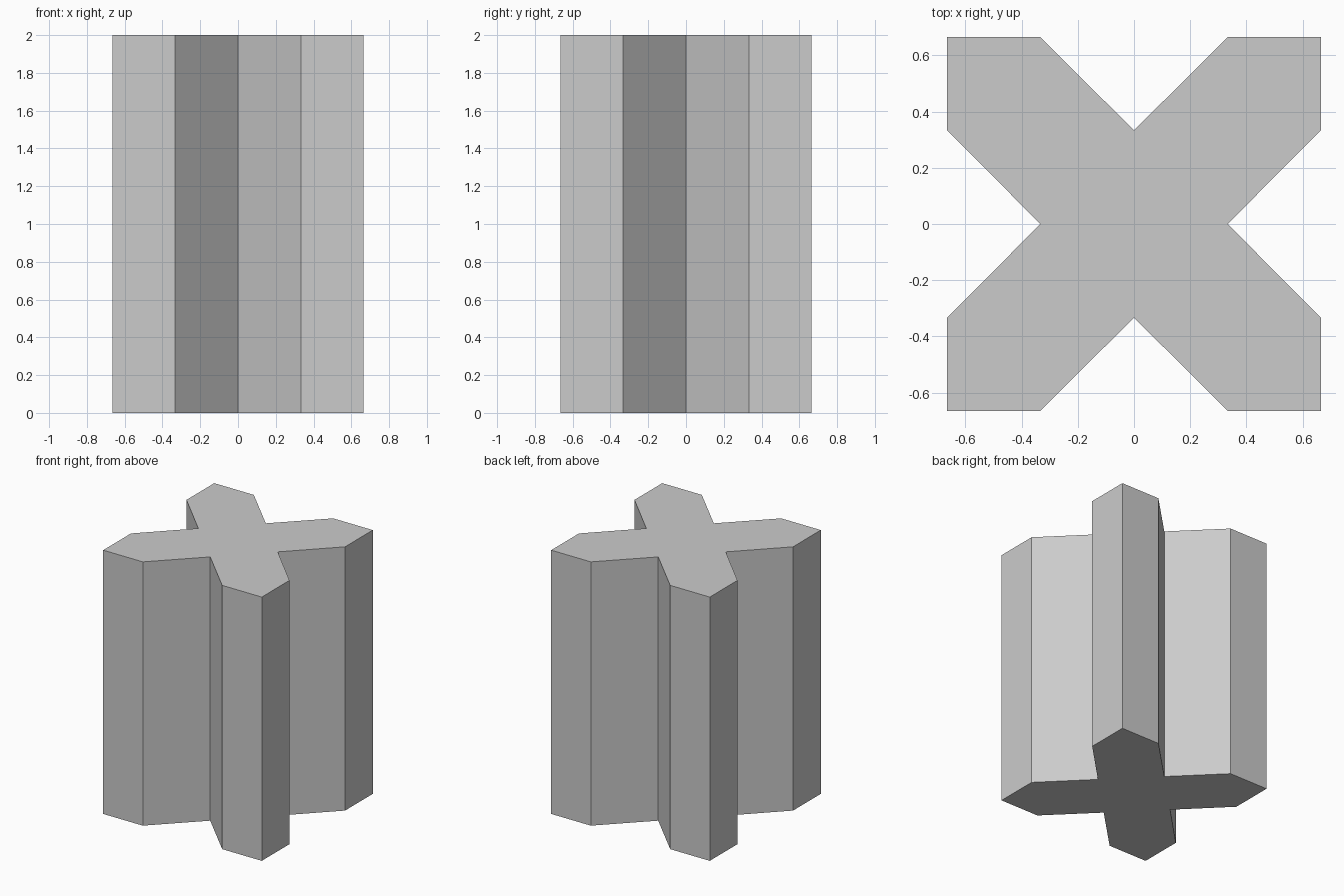
import bpy, bmesh
from mathutils import Matrix, Vector
from math import pi

if "Cube" in bpy.data.objects:
    bpy.data.objects.remove(bpy.data.objects["Cube"])

OUTER, INNER, HEIGHT = 0.665, 0.333, 2.0

# One arm of the X: inner notch corner, then the square-cornered tip
arm = [(INNER, 0), (OUTER, INNER), (OUTER, OUTER), (INNER, OUTER)]

# Repeat the arm four times around z to close the outline
outline = [Matrix.Rotation(i * pi / 2, 3, 'Z') @ Vector((x, y, 0))
           for i in range(4) for x, y in arm]

# Extrude the outline into a straight pillar
bm = bmesh.new()
base = bm.faces.new([bm.verts.new(p) for p in outline])
top = bmesh.ops.extrude_face_region(bm, geom=[base], use_keep_orig=True)
bmesh.ops.translate(bm, vec=(0, 0, HEIGHT),
                    verts=[g for g in top["geom"] if isinstance(g, bmesh.types.BMVert)])
bmesh.ops.recalc_face_normals(bm, faces=bm.faces)

mesh = bpy.data.meshes.new("cross_pillar")
bm.to_mesh(mesh)
bm.free()
bpy.context.collection.objects.link(bpy.data.objects.new("cross_pillar", mesh))
